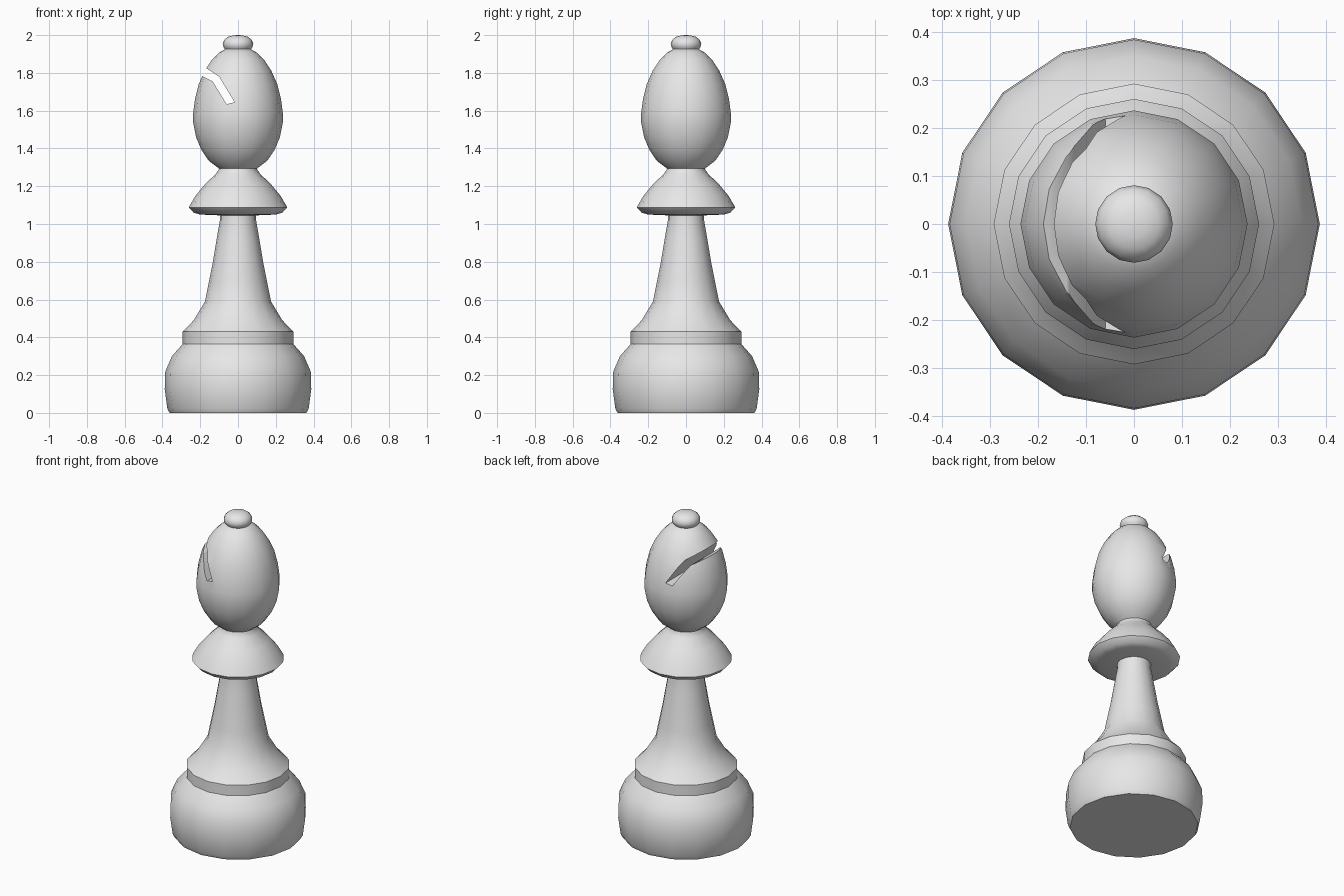
import bpy, bmesh, math

if "Cube" in bpy.data.objects:
    bpy.data.objects.remove(bpy.data.objects["Cube"])

SIDES = 16

gray = bpy.data.materials.new("light gray")
gray.diffuse_color = (0.8, 0.8, 0.8, 1)
gray.use_nodes = True
gray.node_tree.nodes["Principled BSDF"].inputs["Base Color"].default_value = gray.diffuse_color


def new_object(name, bm):
    bmesh.ops.recalc_face_normals(bm, faces=bm.faces)
    mesh = bpy.data.meshes.new(name)
    bm.to_mesh(mesh)
    bm.free()
    mesh.materials.append(gray)
    obj = bpy.data.objects.new(name, mesh)
    bpy.context.collection.objects.link(obj)
    return obj


def lathe(name, profile):
    """Closed turned solid from (radius, height) points."""
    bm = bmesh.new()
    rings = []
    for r, z in profile:
        rings.append([bm.verts.new((r * math.cos(2 * math.pi * i / SIDES),
                                    r * math.sin(2 * math.pi * i / SIDES), z))
                      for i in range(SIDES)])
    for a, b in zip(rings, rings[1:]):
        for i in range(SIDES):
            j = (i + 1) % SIDES
            bm.faces.new((a[i], a[j], b[j], b[i]))
    bm.faces.new(rings[0])
    bm.faces.new(rings[-1])
    return new_object(name, bm)


def select_only(obj):
    bpy.ops.object.select_all(action='DESELECT')
    obj.select_set(True)
    bpy.context.view_layer.objects.active = obj


# Rounded base, raised band and tapering stem
base = lathe("base_and_stem", [
    (0.362, 0), (0.374, 0.022), (0.388, 0.125), (0.385, 0.22), (0.35, 0.30),
    (0.293, 0.365), (0.293, 0.43), (0.235, 0.49), (0.175, 0.59),
    (0.155, 0.69), (0.133, 0.80), (0.113, 0.92), (0.096, 1.02), (0.096, 1.06)])

# Flared collar under the head
collar = lathe("collar", [
    (0.08, 1.045), (0.20, 1.05), (0.235, 1.06), (0.261, 1.088),
    (0.225, 1.15), (0.175, 1.21), (0.118, 1.265), (0.102, 1.288), (0.10, 1.31)])

# Egg shaped head
head = lathe("head", [
    (0.09, 1.285), (0.105, 1.297), (0.155, 1.335), (0.195, 1.395),
    (0.222, 1.46), (0.237, 1.535), (0.237, 1.59), (0.228, 1.66),
    (0.208, 1.74), (0.177, 1.81), (0.138, 1.87), (0.10, 1.907), (0.06, 1.93)])

# Small finial knob
knob = lathe("knob", [
    (0.05, 1.90), (0.062, 1.918), (0.077, 1.936), (0.081, 1.955),
    (0.073, 1.975), (0.053, 1.991), (0.027, 1.998), (0.006, 2.0)])

# Bent slot cut right through the head
bm = bmesh.new()
outline = [(-0.24, 1.873), (-0.10, 1.78), (-0.018, 1.645),
           (-0.06, 1.634), (-0.135, 1.756), (-0.30, 1.838)]
front = bm.faces.new([bm.verts.new((x, -0.4, z)) for x, z in outline])
extruded = bmesh.ops.extrude_face_region(bm, geom=[front], use_keep_orig=True)
for v in extruded["geom"]:
    if isinstance(v, bmesh.types.BMVert):
        v.co.y = 0.4
cutter = new_object("slot_cutter", bm)
cutter.hide_render = True

slot = head.modifiers.new("slot", 'BOOLEAN')
slot.operation = 'DIFFERENCE'
slot.solver = 'EXACT'
slot.object = cutter
select_only(head)
bpy.ops.object.modifier_apply(modifier=slot.name)
bpy.data.objects.remove(cutter)

for part in (base, collar, head, knob):
    select_only(part)
    bpy.ops.object.shade_smooth_by_angle(angle=math.radians(38))
